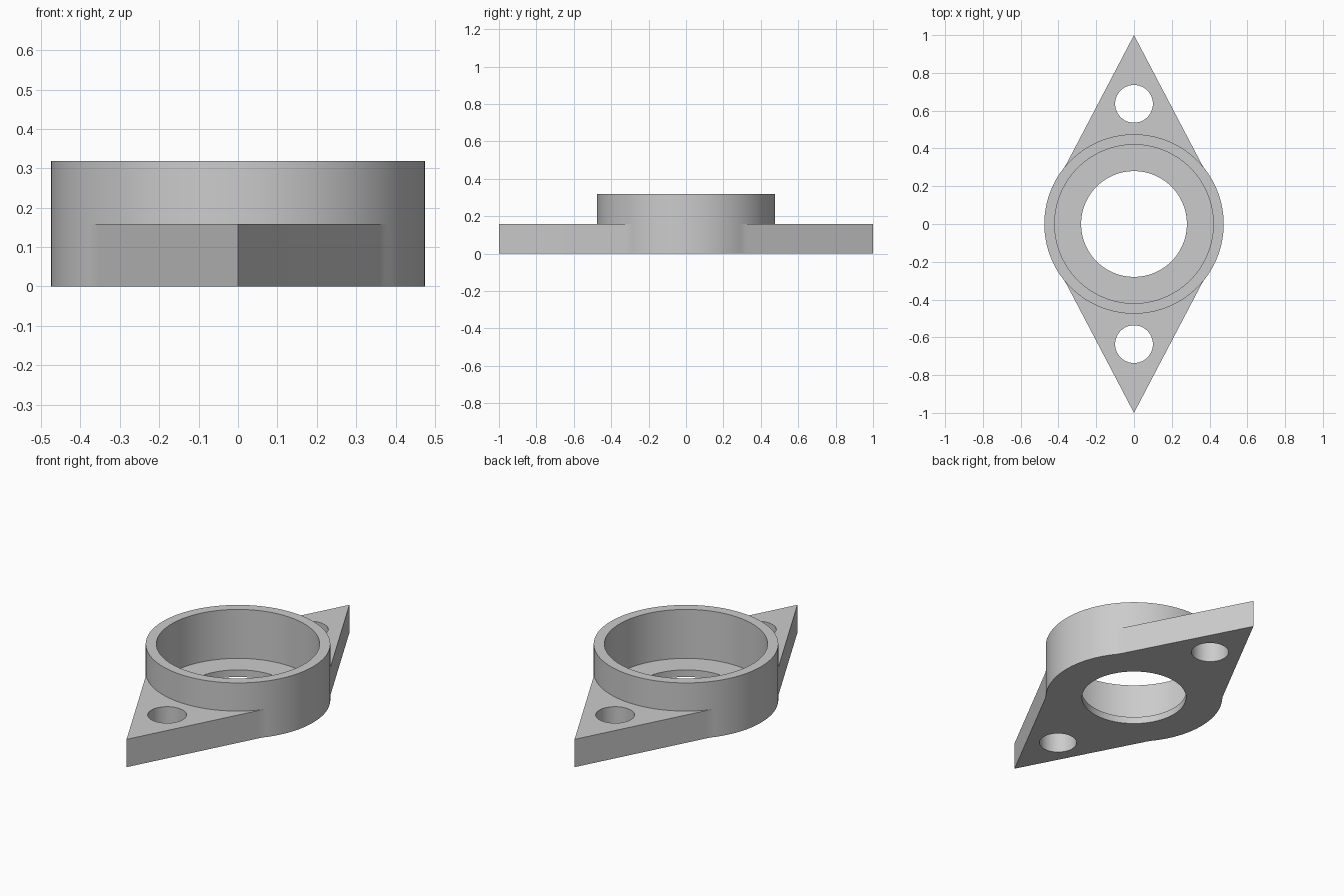
import bpy
import bmesh
from math import sin, cos, pi, radians
from mathutils import Vector

cube = bpy.data.objects.get("Cube")
if cube:
    bpy.data.objects.remove(cube, do_unlink=True)

# Main dimensions
CUP_R, CUP_IN_R, BORE_R = 0.475, 0.42, 0.28
BOLT_R, BOLT_Y = 0.1, 0.636
FLOOR_Z, FLANGE_Z, TOP_Z = 0.04, 0.158, 0.318
SIDE = radians(36.5)          # half angle where the flange follows the cup


def arc(r, a, b, n, cy=0.0):
    return [Vector((r * cos(a + (b - a) * i / n), cy + r * sin(a + (b - a) * i / n)))
            for i in range(n + 1)]


def circle(r, n, cy=0.0):
    return arc(r, 0, 2 * pi, n, cy)[:-1]


# Profiles: round side, arc over the ear, and pointed ear with small fillets
side = arc(CUP_R, -SIDE, SIDE, 32)
cap = arc(CUP_R, SIDE, pi - SIDE, 44)
start, corner, end = side[-1], Vector((0.365, 0.3036)), Vector((0.353, 0.327))
fillet = [start * (1 - t) ** 2 + corner * 2 * t * (1 - t) + end * t * t
          for t in (0, 0.25, 0.5, 0.75, 1)]
ear = fillet + [Vector((0, 1))] + [Vector((-p.x, p.y)) for p in reversed(fillet)]


def both(*chains):
    """Join chains, then repeat them turned half way round."""
    half = [p for c in chains for p in c[:-1]]
    return half + [-p for p in half]


outline = both(side, ear)
cup_circle = both(side, cap)
bolt_holes = [circle(BOLT_R, 48, s * BOLT_Y) for s in (1, -1)]
bm = bmesh.new()


def wall(points, z0, z1):
    low = [bm.verts.new((p.x, p.y, z0)) for p in points]
    high = [bm.verts.new((p.x, p.y, z1)) for p in points]
    for i in range(len(points)):
        j = (i + 1) % len(points)
        bm.faces.new((low[i], low[j], high[j], high[i]))


def plate(loops, z):
    """Flat face bounded by the first loop, with the others as holes."""
    edges = []
    for points in loops:
        vs = [bm.verts.new((p.x, p.y, z)) for p in points]
        edges += [bm.edges.new((v, vs[i - 1])) for i, v in enumerate(vs)]
    bmesh.ops.triangle_fill(bm, use_beauty=True, edges=edges, normal=(0, 0, 1))


bore, pocket = circle(BORE_R, 96), circle(CUP_IN_R, 120)

# Flange and cup walls
wall(outline, 0, FLANGE_Z)
wall(cup_circle, FLANGE_Z, TOP_Z)
wall(pocket, FLOOR_Z, TOP_Z)
wall(bore, 0, FLOOR_Z)
for hole in bolt_holes:
    wall(hole, 0, FLANGE_Z)

# Underside, pocket floor, rim and the tops of both ears
plate([outline, bore] + bolt_holes, 0)
plate([pocket, bore], FLOOR_Z)
plate([cup_circle, pocket], TOP_Z)
ear_top = ear + cap[-2:0:-1]
plate([ear_top, bolt_holes[0]], FLANGE_Z)
plate([[-p for p in ear_top], bolt_holes[1]], FLANGE_Z)

bmesh.ops.remove_doubles(bm, verts=bm.verts, dist=0.00002)
bmesh.ops.recalc_face_normals(bm, faces=bm.faces)
mesh = bpy.data.meshes.new("flanged_housing")
bm.to_mesh(mesh)
bm.free()

# Plain grey metal
grey = bpy.data.materials.new("light_grey")
grey.use_nodes = True
colour = (0.6, 0.6, 0.6, 1)
grey.diffuse_color = colour
grey.node_tree.nodes["Principled BSDF"].inputs["Base Color"].default_value = colour
mesh.materials.append(grey)

housing = bpy.data.objects.new("flanged_housing", mesh)
bpy.context.collection.objects.link(housing)
bpy.ops.object.select_all(action="DESELECT")
housing.select_set(True)
bpy.context.view_layer.objects.active = housing
bpy.ops.object.shade_smooth_by_angle(angle=radians(30))
